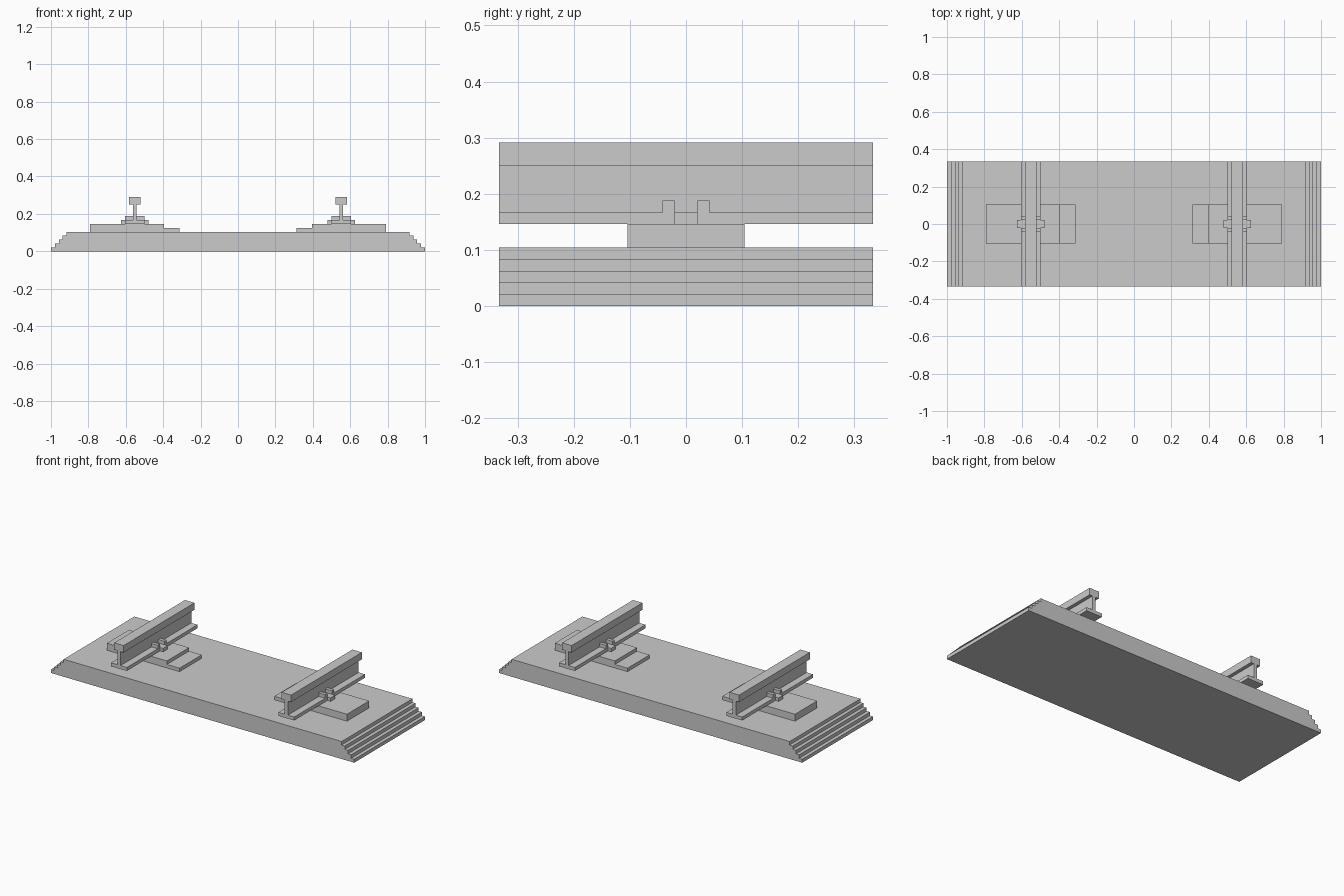
import bpy

if "Cube" in bpy.data.objects:
    bpy.data.objects.remove(bpy.data.objects["Cube"])

U = 1 / 48  # the model sits on a regular grid of 1/48 units


def extrude_profile(name, profile, y0, y1):
    """Closed x-z outline (in grid units, counter-clockwise) extruded along y."""
    n = len(profile)
    verts = [(x * U, y * U, z * U) for y in (y0, y1) for x, z in profile]
    faces = [list(range(n)), list(range(2 * n - 1, n - 1, -1))]
    faces += [[(i + 1) % n, i, n + i, n + (i + 1) % n] for i in range(n)]
    mesh = bpy.data.meshes.new(name)
    mesh.from_pydata(verts, [], faces)
    obj = bpy.data.objects.new(name, mesh)
    bpy.context.collection.objects.link(obj)
    return obj


def box(name, x0, x1, y0, y1, z0, z1):
    return extrude_profile(name, [(x0, z0), (x1, z0), (x1, z1), (x0, z1)], y0, y1)


def mirror_x(obj):
    obj.modifiers.new("mirror", 'MIRROR').use_axis[0] = True


# Ballast bed with stepped ends
right = []
for i in range(5):
    right += [(48 - i, i), (48 - i, i + 1)]
left = [(-x, z) for x, z in reversed(right)]
extrude_profile("ballast_bed", right + left, -16, 16)

# Sleeper block with a lower inner step
sleeper = [(15, 5), (38, 5), (38, 7), (19, 7), (19, 6), (15, 6)]
mirror_x(extrude_profile("sleeper_block", sleeper, -5, 5))

# I-shaped rail: foot, web and head
half = [(2.5, 7), (2.5, 8), (0.5, 8), (0.5, 12), (1.5, 12), (1.5, 14)]
rail = [(26.5 + x, z) for x, z in half]
rail += [(26.5 - x, z) for x, z in reversed(half)]
mirror_x(extrude_profile("rail", rail, -16, 16))

# Rail clips: a tab beside the foot and two lugs gripping it, on each side
for side, tab, lug in (("inner", (23, 24), (24, 26)), ("outer", (29, 30), (27, 29))):
    mirror_x(box(f"{side}_clip_tab", *tab, -1, 1, 7, 8))
    for end, y in (("front", -2), ("back", 1)):
        mirror_x(box(f"{side}_{end}_clip_lug", *lug, y, y + 1, 8, 9))
